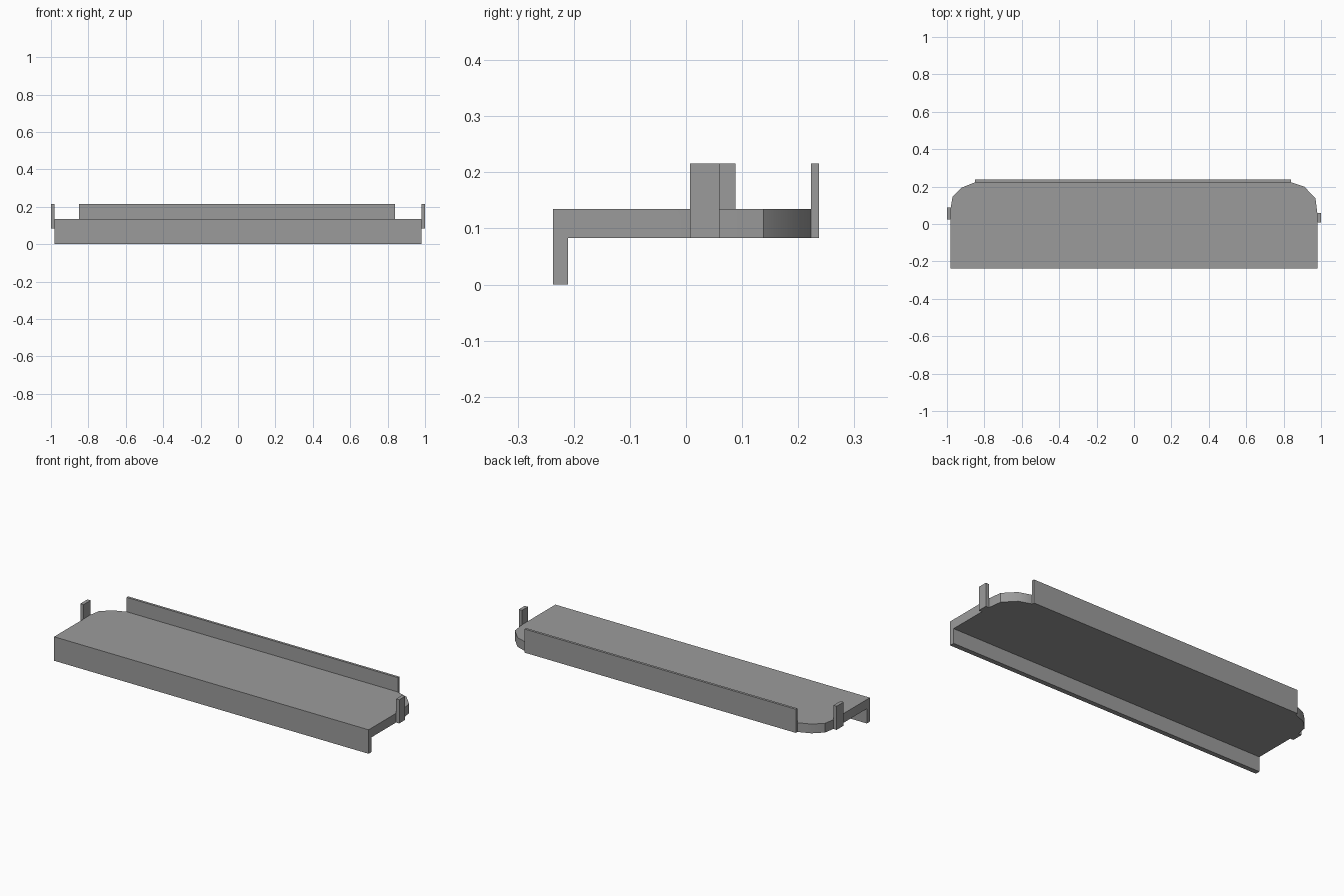
import bpy, bmesh, math
from mathutils import Vector

if "Cube" in bpy.data.objects:
    bpy.data.objects.remove(bpy.data.objects["Cube"])

grey = bpy.data.materials.new("plain grey")
grey.diffuse_color = (0.33, 0.33, 0.33, 1)
grey.use_nodes = True
grey.node_tree.nodes["Principled BSDF"].inputs["Base Color"].default_value = grey.diffuse_color

Z_LOW, Z_DECK, Z_TOP = 0.083, 0.135, 0.216   # deck underside, deck top, tab/wall top
FRONT, LIP_BACK, BACK = -0.237, -0.21, 0.223


def prism(bm, outline, z0, z1):
    """Extrude a counter-clockwise outline from z0 to z1."""
    face = bm.faces.new([bm.verts.new((x, y, z0)) for x, y in outline])
    top = bmesh.ops.extrude_face_region(bm, geom=[face], use_keep_orig=True)["geom"]
    verts = [v for v in top if isinstance(v, bmesh.types.BMVert)]
    bmesh.ops.translate(bm, verts=verts, vec=(0, 0, z1 - z0))
    bmesh.ops.recalc_face_normals(bm, faces=bm.faces[:])


def finish(name, bm):
    mesh = bpy.data.meshes.new(name)
    bm.to_mesh(mesh)
    bm.free()
    mesh.materials.append(grey)
    obj = bpy.data.objects.new(name, mesh)
    bpy.context.collection.objects.link(obj)
    return obj


def box(name, x0, x1, y0, y1, z0, z1):
    bm = bmesh.new()
    prism(bm, [(x0, y0), (x1, y0), (x1, y1), (x0, y1)], z0, z1)
    return finish(name, bm)


# Deck: flat plate with rounded back corners
bm = bmesh.new()
prism(bm, [(-0.98, FRONT), (0.98, FRONT),
           (0.98, 0.06), (0.97, 0.138), (0.91, 0.2), (0.84, BACK),
           (-0.85, BACK), (-0.92, 0.195), (-0.97, 0.147), (-0.98, 0.088)],
      Z_LOW, Z_DECK)

# Front lip: cut the underside near the front and pull that strip down
bmesh.ops.bisect_plane(bm, geom=bm.verts[:] + bm.edges[:] + bm.faces[:],
                       plane_co=(0, LIP_BACK, 0), plane_no=(0, 1, 0))
strip = [f for f in bm.faces if f.normal.z < -0.9
         and f.calc_center_median().y < LIP_BACK]
new = bmesh.ops.extrude_face_region(bm, geom=strip)["geom"]
bmesh.ops.translate(bm, verts=[v for v in new if isinstance(v, bmesh.types.BMVert)],
                    vec=Vector((0, 0, -Z_LOW)))
bmesh.ops.dissolve_limit(bm, angle_limit=math.radians(1),
                         verts=bm.verts[:], edges=bm.edges[:])
bmesh.ops.recalc_face_normals(bm, faces=bm.faces[:])
deck = finish("deck_with_front_lip", bm)

# Upright back wall and the two side tabs
box("back_wall", -0.85, 0.84, BACK, 0.237, Z_LOW, Z_TOP)
box("left_tab", -1.0, -0.98, 0.025, 0.088, Z_LOW, Z_TOP)
box("right_tab", 0.98, 1.0, 0.007, 0.06, Z_LOW, Z_TOP)

# Smooth the rounded corners, keep the other edges sharp
bpy.ops.object.select_all(action='DESELECT')
deck.select_set(True)
bpy.context.view_layer.objects.active = deck
bpy.ops.object.shade_smooth_by_angle(angle=math.radians(30))
